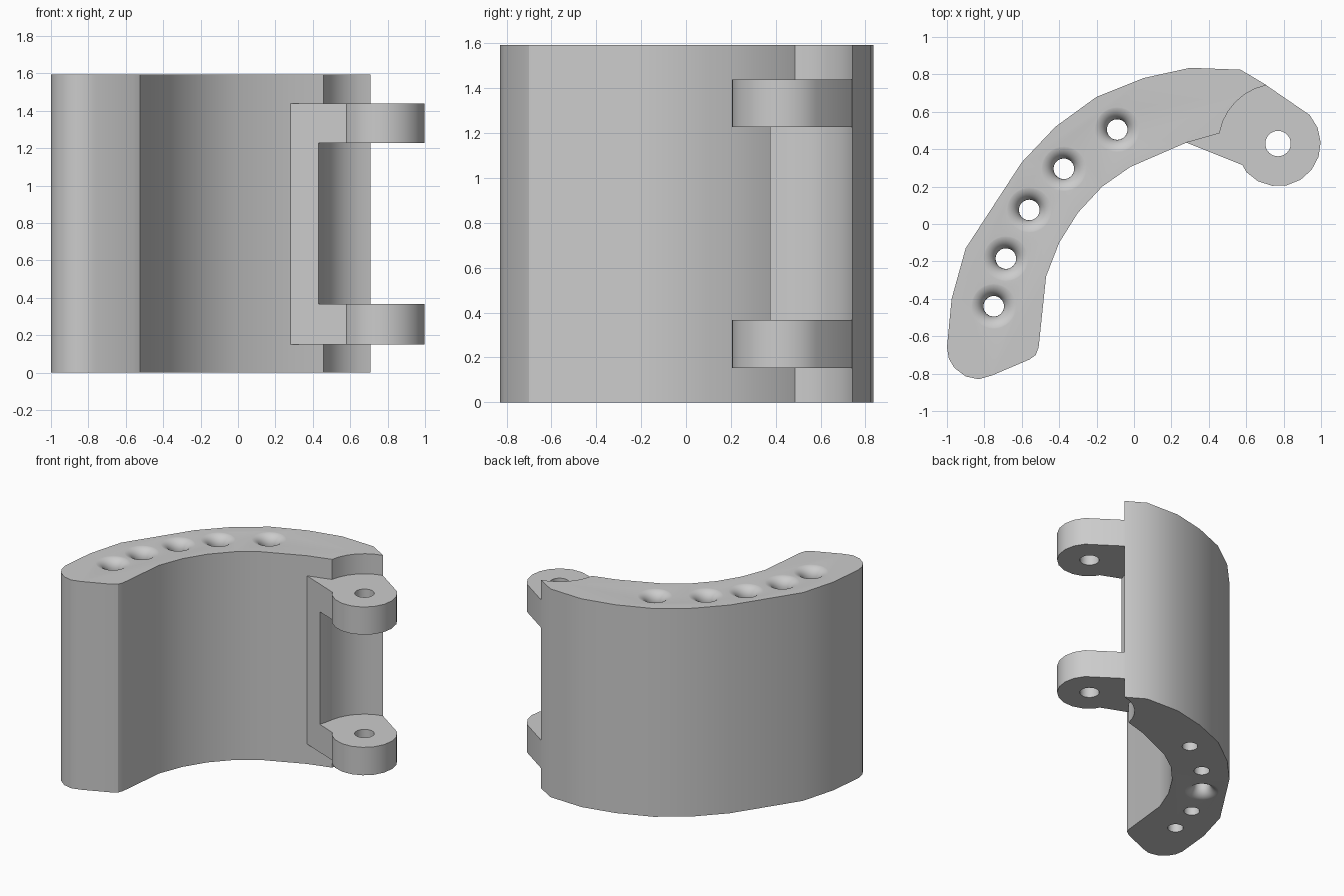
import bpy, bmesh
from math import sin, cos, pi, radians

if "Cube" in bpy.data.objects:
    bpy.data.objects.remove(bpy.data.objects["Cube"], do_unlink=True)

HEIGHT = 1.594
PIN = (0.77, 0.43)
HOLE_R, FLARE = 0.055, 0.075

grey = bpy.data.materials.new("light grey")
grey.use_nodes = True
grey.diffuse_color = (0.6, 0.6, 0.6, 1)
grey.node_tree.nodes["Principled BSDF"].inputs["Base Color"].default_value = (0.6, 0.6, 0.6, 1)


def finish(name, bm):
    bmesh.ops.recalc_face_normals(bm, faces=bm.faces)
    mesh = bpy.data.meshes.new(name)
    bm.to_mesh(mesh)
    bm.free()
    mesh.materials.append(grey)
    obj = bpy.data.objects.new(name, mesh)
    bpy.context.collection.objects.link(obj)
    return obj


def prism(name, outline, z0, z1):
    bm = bmesh.new()
    base = bm.faces.new([bm.verts.new((x, y, z0)) for x, y in outline])
    top = bmesh.ops.extrude_face_region(bm, geom=[base])["geom"]
    verts = [v for v in top if isinstance(v, bmesh.types.BMVert)]
    bmesh.ops.translate(bm, verts=verts, vec=(0, 0, z1 - z0))
    return finish(name, bm)


def lathe(name, profile, centre, sides=32):
    bm = bmesh.new()
    rings = [[bm.verts.new((centre[0] + r * cos(2 * pi * i / sides),
                            centre[1] + r * sin(2 * pi * i / sides), z))
              for i in range(sides)] for r, z in profile]
    for low, high in zip(rings, rings[1:]):
        for i in range(sides):
            j = (i + 1) % sides
            bm.faces.new((low[i], low[j], high[j], high[i]))
    bm.faces.new(rings[0])
    bm.faces.new(rings[-1])
    return finish(name, bm)


def cut(target, cutter):
    cutter.hide_render = True
    mod = target.modifiers.new("hole", 'BOOLEAN')
    mod.operation, mod.solver, mod.object = 'DIFFERENCE', 'EXACT', cutter
    bpy.context.view_layer.objects.active = target
    bpy.ops.object.modifier_apply(modifier=mod.name)
    bpy.data.objects.remove(cutter, do_unlink=True)


def smooth(obj):
    bpy.ops.object.select_all(action='DESELECT')
    obj.select_set(True)
    bpy.context.view_layer.objects.active = obj
    bpy.ops.object.shade_smooth_by_angle(angle=radians(30))


def pin_arc(radius, start, end, steps):
    angles = [radians(start + (end - start) * i / steps) for i in range(steps + 1)]
    return [(PIN[0] + radius * cos(a), PIN[1] + radius * sin(a)) for a in angles]


# Curved body: outer wall, hinge recess, inner wall, rounded free end
outer = [(-1, -.66), (-.975, -.4), (-.9, -.13), (-.6, .33), (-.42, .52), (-.2, .68),
         (.05, .78), (.3, .835), (.57, .825)]
recess = pin_arc(0.318, 101, 170, 6)
inner = [(.28, .435), (-.02, .305), (-.17, .2), (-.3, .06), (-.4, -.1), (-.47, -.28)]
free_end = [(-.51, -.66), (-.525, -.7), (-.56, -.725), (-.76, -.81), (-.83, -.83),
            (-.9, -.815), (-.96, -.77), (-.99, -.72)]
body = prism("curved_body", outer + recess + inner + free_end, 0, HEIGHT)

# Flared holes through the body; the middle one flares at both ends
centres = [(-.09, .505), (-.375, .295), (-.56, .075), (-.685, -.185), (-.75, -.44)]
curve = [(HOLE_R + FLARE * (1 - cos(a)), FLARE * (1 - sin(a)))
         for a in [pi / 16 * i for i in range(9)]]
for n, centre in enumerate(centres):
    rim = HOLE_R + FLARE
    profile = [(r, HEIGHT + 0.001 - d) for r, d in curve] + [(rim, HEIGHT + 0.1)]
    if n == 2:
        profile = [(rim, -0.1)] + [(r, d - 0.001) for r, d in reversed(curve)] + profile
    else:
        profile = [(HOLE_R, -0.1)] + profile
    cut(body, lathe("hole_cutter", profile, centre))
smooth(body)

# Hinge lugs with pin holes
lug_outline = ([(.28, .435), (.58, .315)] + pin_arc(0.228, 222, 402, 9)
               + [(.71, .74), (.58, .73), (.4, .56)])
for name, z0, z1 in (("lower_hinge_lug", .152, .366), ("upper_hinge_lug", 1.228, 1.44)):
    lug = prism(name, lug_outline, z0, z1)
    cut(lug, lathe("pin_cutter", [(.068, z0 - .1), (.068, z1 + .1)], PIN))
    smooth(lug)

# Web joining the two lugs along the inner wall
web = prism("hinge_web", [(.28, .435), (.43, .375), (.445, .43), (.457, .485), (.42, .52)],
            .366, 1.228)
smooth(web)
